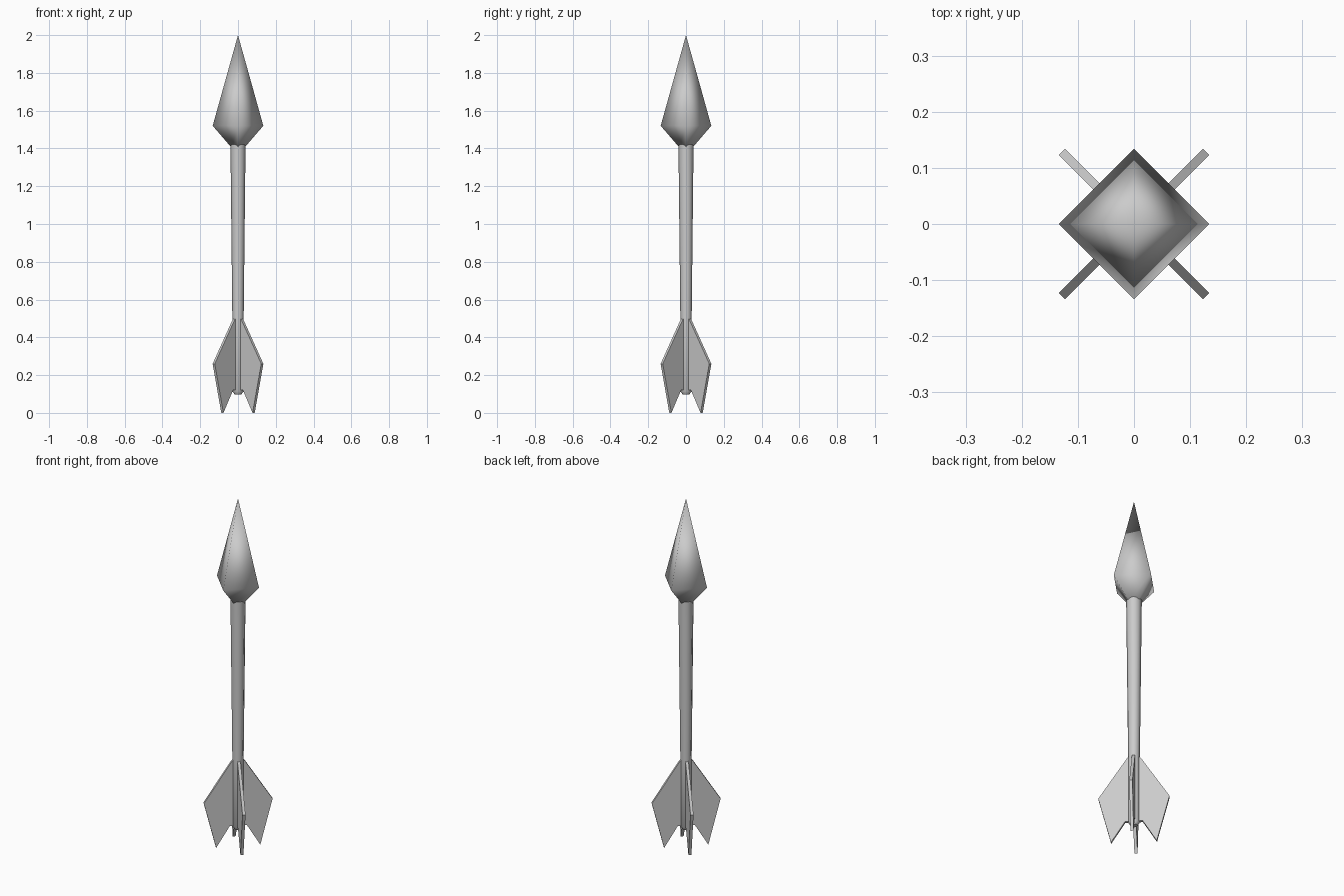
import bpy, bmesh
from math import cos, sin, pi
from mathutils import Matrix

if "Cube" in bpy.data.objects:
    bpy.data.objects.remove(bpy.data.objects["Cube"])


def finish(name, bm):
    bmesh.ops.recalc_face_normals(bm, faces=bm.faces)
    mesh = bpy.data.meshes.new(name)
    bm.to_mesh(mesh)
    bm.free()
    obj = bpy.data.objects.new(name, mesh)
    bpy.context.collection.objects.link(obj)
    return obj


def lathe(name, profile, sides):
    """Revolve (radius, z) points into a faceted solid; radius 0 makes a tip."""
    bm = bmesh.new()
    rings = []
    for r, z in profile:
        count = sides if r else 1
        rings.append([bm.verts.new((r * cos(2 * pi * i / sides), r * sin(2 * pi * i / sides), z))
                      for i in range(count)])
    for a, b in zip(rings, rings[1:]):
        for i in range(sides):
            j = (i + 1) % sides
            quad = [a[i % len(a)], a[j % len(a)], b[j % len(b)], b[i % len(b)]]
            bm.faces.new(list(dict.fromkeys(quad)))
    for ring in (rings[0], rings[-1]):
        if len(ring) > 1:
            bm.faces.new(ring)
    obj = finish(name, bm)
    for p in obj.data.polygons:
        p.use_smooth = len(p.vertices) <= 4
    return obj


def fin(name, angle, thickness=0.016):
    """Flat swept fin standing out from the shaft."""
    outline = [(0.015, 0.51), (0.035, 0.49), (0.182, 0.26), (0.117, 0.0),
               (0.045, 0.12), (0.015, 0.12)]
    bm = bmesh.new()
    face = bm.faces.new([bm.verts.new((r, -thickness / 2, z)) for r, z in outline])
    out = bmesh.ops.extrude_face_region(bm, geom=[face])
    moved = [v for v in out["geom"] if isinstance(v, bmesh.types.BMVert)]
    bmesh.ops.translate(bm, verts=moved, vec=(0, thickness, 0))
    bmesh.ops.rotate(bm, verts=bm.verts, matrix=Matrix.Rotation(angle, 3, 'Z'))
    return finish(name, bm)


# four-sided pointed head
lathe("arrow_head", [(0.035, 1.405), (0.134, 1.52), (0, 2.0)], 4)

# tapered shaft with a slightly rounded tail
lathe("shaft", [(0.018, 0.098), (0.03, 0.115), (0.03, 0.5), (0.04, 1.42)], 8)

# four diagonal tail fins
for k in range(4):
    fin(f"tail_fin_{k + 1}", pi / 4 + k * pi / 2)
